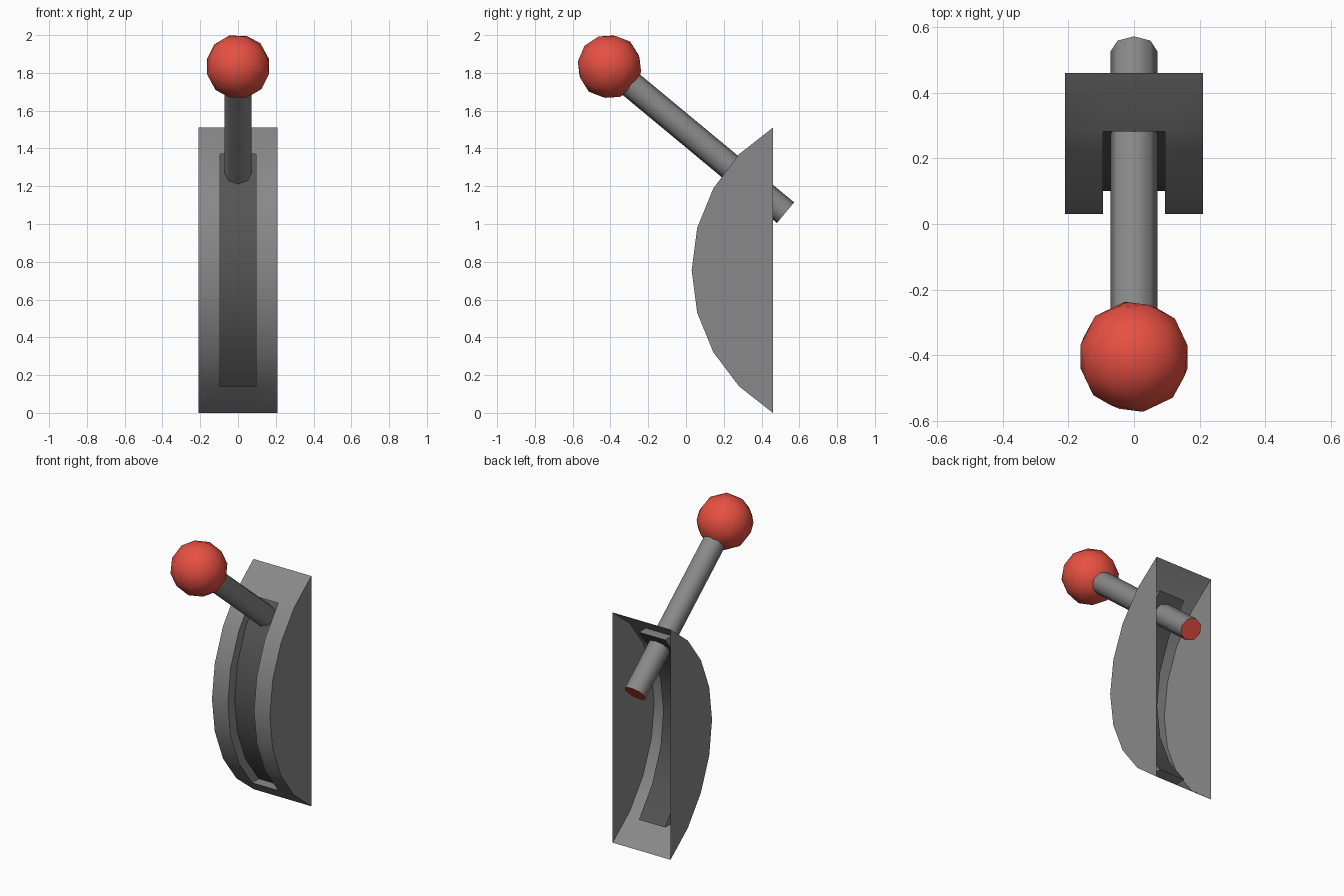
import bpy, bmesh, math
from mathutils import Vector, Matrix

cube = bpy.data.objects.get("Cube")
if cube:
    bpy.data.objects.remove(cube, do_unlink=True)


def material(name, rgb):
    m = bpy.data.materials.new(name)
    m.use_nodes = True
    m.diffuse_color = (*rgb, 1)
    m.node_tree.nodes["Principled BSDF"].inputs["Base Color"].default_value = (*rgb, 1)
    return m


grey = material("metal grey", (0.25, 0.25, 0.25))
dark = material("slot dark grey", (0.09, 0.09, 0.09))
red = material("knob red", (0.80, 0.08, 0.055))


def finish(bm, name, mats, angle):
    mesh = bpy.data.meshes.new(name)
    bm.to_mesh(mesh)
    bm.free()
    for m in mats:
        mesh.materials.append(m)
    ob = bpy.data.objects.new(name, mesh)
    bpy.context.collection.objects.link(ob)
    bpy.ops.object.select_all(action="DESELECT")
    ob.select_set(True)
    bpy.context.view_layer.objects.active = ob
    bpy.ops.object.shade_smooth_by_angle(angle=math.radians(angle))
    return ob


# Arc shared by the housing front and the slot
HALF, SLOT, DEPTH = 0.21, 0.095, 0.07
MID, FRONT, BACK, STEPS = 0.755, 0.03, 0.46, 8
sag = BACK - FRONT
R = (MID ** 2 + sag ** 2) / (2 * sag)
sweep = math.asin(MID / R)
arc = []
for i in range(STEPS + 1):
    a = sweep * (2 * i / STEPS - 1)
    arc.append((FRONT + R * (1 - math.cos(a)), MID + R * math.sin(a)))
inner = arc[1:-1]


def strip(bm, points, x0, x1, push=0.0):
    for (ya, za), (yb, zb) in zip(points, points[1:]):
        bm.faces.new([bm.verts.new(p) for p in (
            (x0, ya + push, za), (x1, ya + push, za),
            (x1, yb + push, zb), (x0, yb + push, zb))])


# Housing: open-backed shell with a curved front and a slot
bm = bmesh.new()
strip(bm, arc, -HALF, -SLOT)
strip(bm, arc, SLOT, HALF)
strip(bm, arc[:2], -SLOT, SLOT)
strip(bm, arc[-2:], -SLOT, SLOT)
for s in (-1, 1):
    side = [bm.verts.new((s * HALF, y, z)) for y, z in arc]
    bm.faces.new(side if s < 0 else side[::-1])
    # slot side walls
    for (ya, za), (yb, zb) in zip(inner, inner[1:]):
        wall = [bm.verts.new((s * SLOT, y, z)) for y, z in (
            (ya, za), (ya + DEPTH, za), (yb + DEPTH, zb), (yb, zb))]
        bm.faces.new(wall if s < 0 else wall[::-1])
# slot end walls
for (y, z), s in ((inner[0], 1), (inner[-1], -1)):
    bm.faces.new([bm.verts.new(p) for p in (
        (-s * SLOT, y, z), (s * SLOT, y, z),
        (s * SLOT, y + DEPTH, z), (-s * SLOT, y + DEPTH, z))])
bmesh.ops.remove_doubles(bm, verts=bm.verts, dist=0.0005)
finish(bm, "housing", [grey], 30)

# Dark floor of the slot
bm = bmesh.new()
strip(bm, inner, -SLOT, SLOT, DEPTH)
bmesh.ops.remove_doubles(bm, verts=bm.verts, dist=0.0005)
finish(bm, "slot_floor", [dark], 30)

# Lever rod, with a red cap at its rear end
tail, ball = Vector((0, 0.527, 1.06)), Vector((0, -0.405, 1.833))
axis = (ball - tail).normalized()
tilt = Matrix.Rotation(math.atan2(-axis.y, axis.z), 4, "X")
bm = bmesh.new()
bmesh.ops.create_cone(bm, cap_ends=True, segments=8, radius1=0.071, radius2=0.071,
                      depth=(ball - tail).length,
                      matrix=Matrix.Translation((tail + ball) / 2) @ tilt)
bm.normal_update()
for f in bm.faces:
    f.material_index = int(f.normal.dot(axis) < -0.9)
finish(bm, "lever_rod", [grey, red], 50)

# Knob
bm = bmesh.new()
bmesh.ops.create_icosphere(bm, subdivisions=2, radius=0.172,
                           matrix=Matrix.Translation(ball) @ tilt)
finish(bm, "knob", [red], 60)
